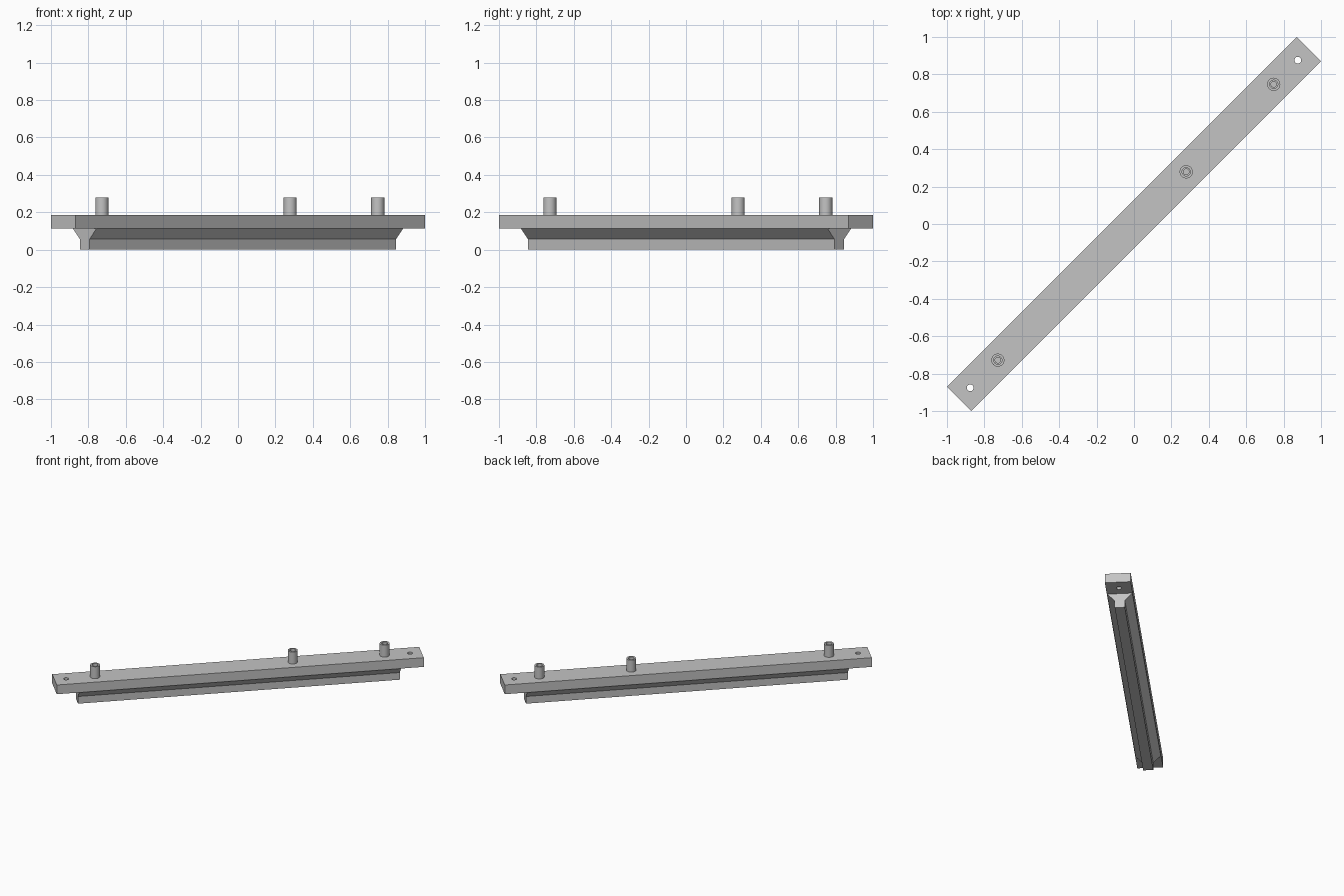
import bpy
import bmesh
from math import pi, cos, sin, sqrt

default = bpy.data.objects.get("Cube")
if default:
    bpy.data.objects.remove(default, do_unlink=True)

DIAG = pi / 4              # the bar runs along the x = y diagonal
PLATE_LOW, PLATE_TOP = 0.113, 0.185

metal = bpy.data.materials.new("plain grey")
metal.use_nodes = True
grey = (0.55, 0.55, 0.55, 1)
metal.diffuse_color = grey
metal.node_tree.nodes["Principled BSDF"].inputs["Base Color"].default_value = grey


def finish(name, bm, smooth=False):
    """Turn a bmesh into a named object turned onto the diagonal."""
    bmesh.ops.recalc_face_normals(bm, faces=bm.faces)
    mesh = bpy.data.meshes.new(name)
    bm.to_mesh(mesh)
    bm.free()
    mesh.materials.append(metal)
    obj = bpy.data.objects.new(name, mesh)
    bpy.context.collection.objects.link(obj)
    obj.rotation_euler.z = DIAG
    if smooth:
        bpy.ops.object.select_all(action='DESELECT')
        obj.select_set(True)
        bpy.context.view_layer.objects.active = obj
        bpy.ops.object.shade_smooth_by_angle()
    return obj


def extrude_bar(name, half_profile, half_length):
    """Extrude a mirrored (y, z) cross-section along the bar."""
    profile = half_profile + [(-y, z) for y, z in reversed(half_profile)]
    bm = bmesh.new()
    face = bm.faces.new([bm.verts.new((-half_length, y, z)) for y, z in profile])
    grown = bmesh.ops.extrude_face_region(bm, geom=[face], use_keep_orig=True)
    moved = [v for v in grown["geom"] if isinstance(v, bmesh.types.BMVert)]
    bmesh.ops.translate(bm, verts=moved, vec=(2 * half_length, 0, 0))
    return finish(name, bm)


def turned(name, along, profile, sides=32):
    """Revolve an (r, z) profile about a vertical axis, capping both ends."""
    bm = bmesh.new()
    rings = [[bm.verts.new((along + r * cos(2 * pi * i / sides),
                            r * sin(2 * pi * i / sides), z))
              for i in range(sides)] for r, z in profile]
    for a, b in zip(rings, rings[1:]):
        for i in range(sides):
            j = (i + 1) % sides
            bm.faces.new((a[i], a[j], b[j], b[i]))
    bm.faces.new(rings[0])
    bm.faces.new(rings[-1])
    return finish(name, bm, smooth=True)


# Top plate with a through hole near each end
plate = extrude_bar("top_plate", [(0.092, PLATE_LOW), (0.092, PLATE_TOP)], 1.322)
for side in (-1, 1):
    cutter = turned("hole_cutter", side * 0.876 * sqrt(2), [(0.018, 0), (0.018, 0.4)])
    cutter.hide_render = True
    cut = plate.modifiers.new("mounting_hole", 'BOOLEAN')
    cut.operation = 'DIFFERENCE'
    cut.solver = 'EXACT'
    cut.object = cutter
    bpy.ops.object.select_all(action='DESELECT')
    bpy.context.view_layer.objects.active = plate
    plate.select_set(True)
    bpy.ops.object.modifier_apply(modifier=cut.name)
    bpy.data.objects.remove(cutter, do_unlink=True)

# Tapered rail beneath the plate
extrude_bar("lower_rail",
            [(0.036, 0), (0.036, 0.056), (0.089, PLATE_LOW)], 1.159)

# Hollow pins with a stepped bore
pin_profile = [(0.035, PLATE_TOP - 0.01), (0.035, 0.278), (0.022, 0.278),
               (0.022, 0.23), (0.015, 0.23), (0.015, 0.19)]
for name, x in (("right_pin", -0.728), ("middle_pin", 0.279), ("left_pin", 0.747)):
    turned(name, x * sqrt(2), pin_profile)
